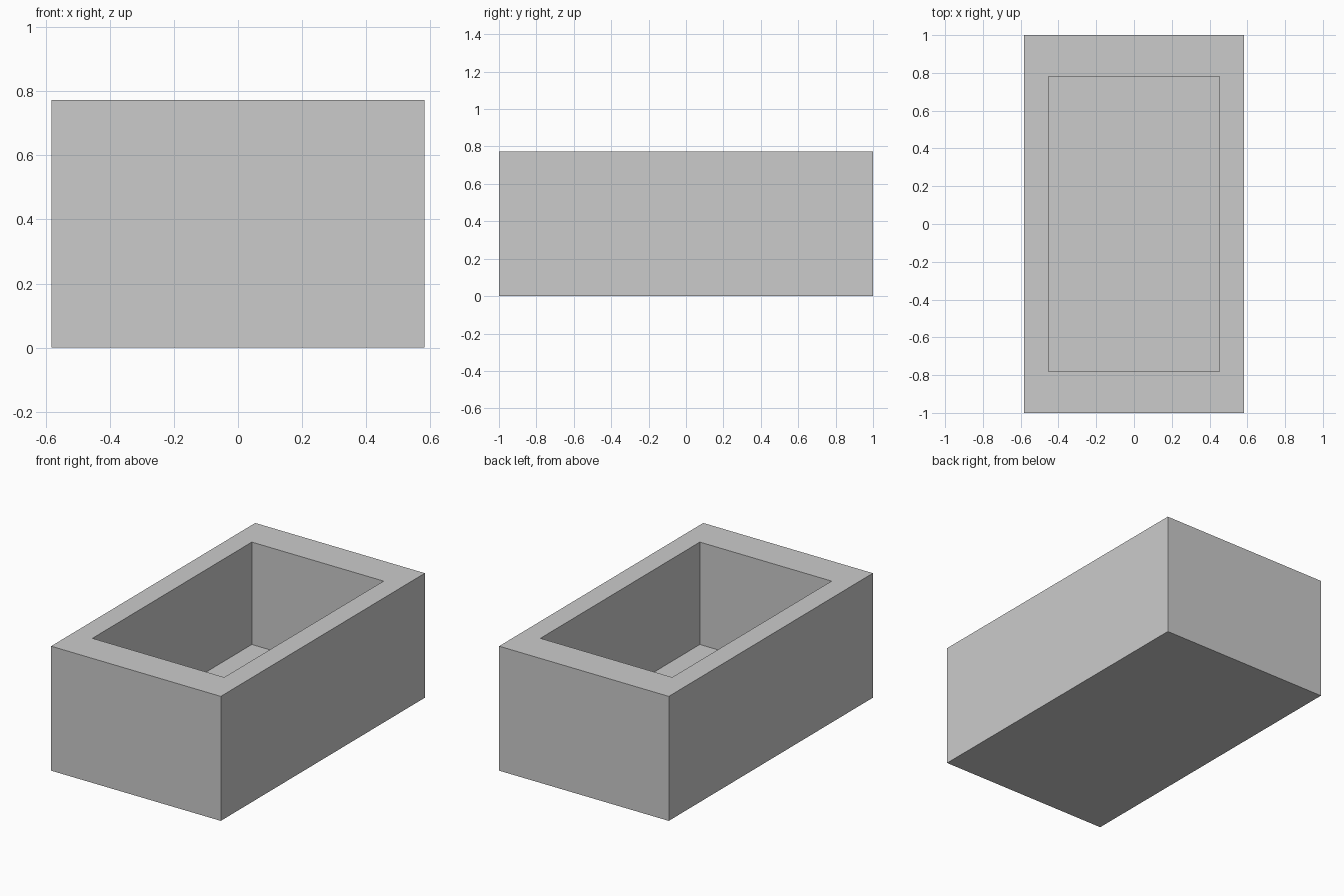
import bpy, bmesh
from mathutils import Vector

if "Cube" in bpy.data.objects:
    bpy.data.objects.remove(bpy.data.objects["Cube"])

HALF_X, HALF_Y, HEIGHT = 0.582, 1.0, 0.772     # outer block
CAVITY_X, CAVITY_Y, FLOOR_Z = 0.452, 0.781, 0.137  # recess

# Solid block standing on the ground
bm = bmesh.new()
bmesh.ops.create_cube(bm, size=2)
for v in bm.verts:
    v.co = Vector((v.co.x * HALF_X, v.co.y * HALF_Y, (v.co.z + 1) * HEIGHT / 2))
bm.normal_update()
top = max(bm.faces, key=lambda f: f.normal.z)

# Rim: inset the top face to the opening size
bmesh.ops.inset_region(bm, faces=[top], thickness=0.1)
for v in top.verts:
    v.co.x = CAVITY_X if v.co.x > 0 else -CAVITY_X
    v.co.y = CAVITY_Y if v.co.y > 0 else -CAVITY_Y

# Cavity: straight walls down to a flat floor
bmesh.ops.inset_region(bm, faces=[top], thickness=0)
for v in top.verts:
    v.co.z = FLOOR_Z
bmesh.ops.recalc_face_normals(bm, faces=bm.faces)

mesh = bpy.data.meshes.new("open_trough")
bm.to_mesh(mesh)
bm.free()
bpy.context.collection.objects.link(bpy.data.objects.new("open_trough", mesh))
